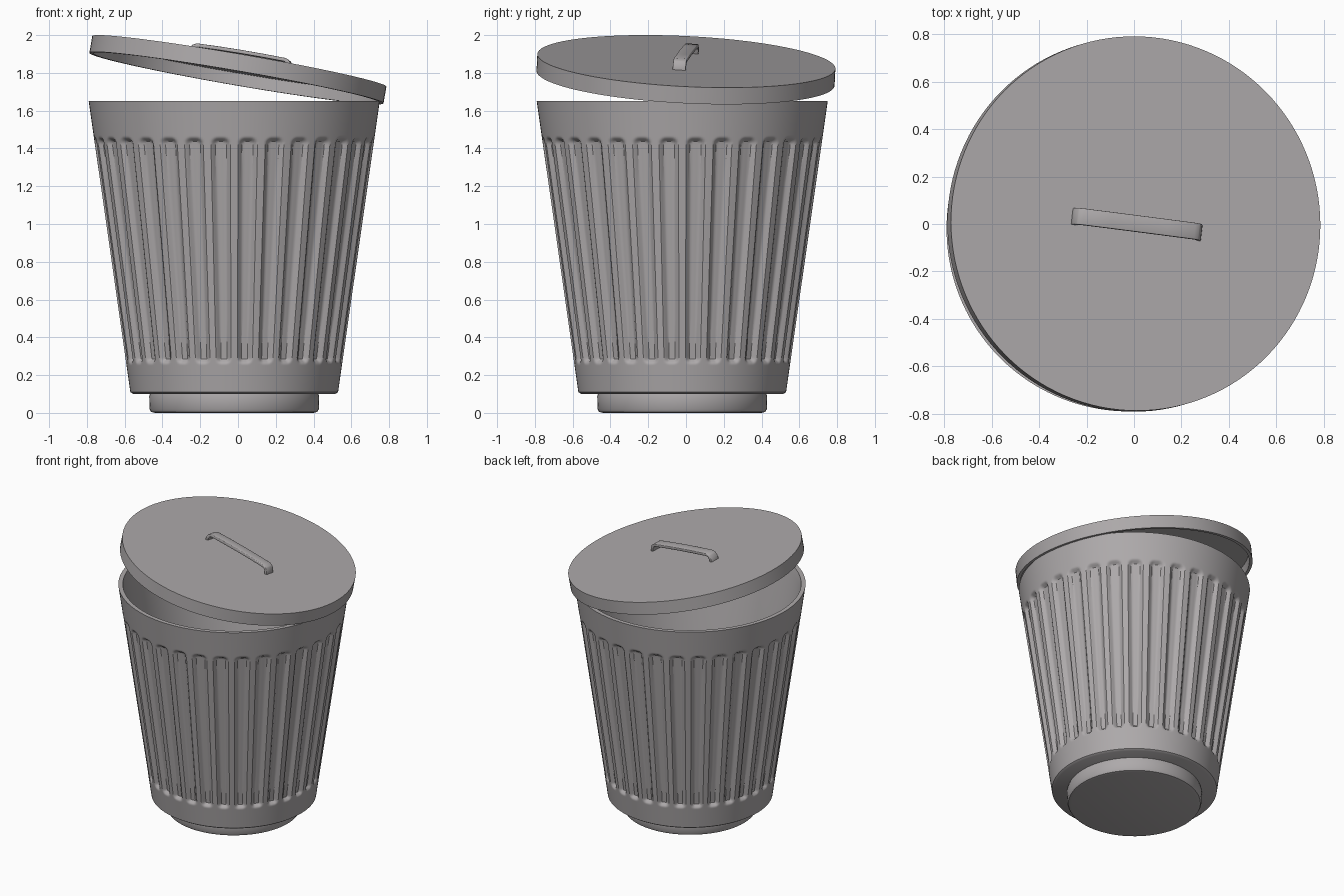
import bpy, bmesh, math
from mathutils import Matrix, Vector

if "Cube" in bpy.data.objects:
    bpy.data.objects.remove(bpy.data.objects["Cube"], do_unlink=True)

grey = bpy.data.materials.new("warm grey")
grey.use_nodes = True
colour = (0.42, 0.40, 0.405, 1)
grey.diffuse_color = colour
grey.node_tree.nodes["Principled BSDF"].inputs["Base Color"].default_value = colour

FLUTES = 32


def finish(bm, name, angle=35):
    bmesh.ops.recalc_face_normals(bm, faces=bm.faces)
    mesh = bpy.data.meshes.new(name)
    bm.to_mesh(mesh)
    bm.free()
    obj = bpy.data.objects.new(name, mesh)
    bpy.context.collection.objects.link(obj)
    mesh.materials.append(grey)
    bpy.ops.object.select_all(action="DESELECT")
    obj.select_set(True)
    bpy.context.view_layer.objects.active = obj
    bpy.ops.object.shade_smooth_by_angle(angle=math.radians(angle))
    return obj


def lathe(name, profile, segments, inset=None, angle=35):
    """Closed solid of revolution; inset(angle, z) pulls a ring's points inward."""
    bm = bmesh.new()
    rings = []
    for r, z, fluted in profile:
        ring = []
        for i in range(segments):
            a = math.tau * i / segments
            rr = r - (inset(a, z) if fluted else 0)
            ring.append(bm.verts.new((rr * math.cos(a), rr * math.sin(a), z)))
        rings.append(ring)
    for low, high in zip(rings, rings[1:]):
        for i in range(segments):
            j = (i + 1) % segments
            bm.faces.new((low[i], low[j], high[j], high[i]))
    bm.faces.new(rings[0])
    bm.faces.new(rings[-1])
    return finish(bm, name, angle)


def wall(z):
    return 0.55 + (z - 0.11) * 0.143


def flute(a, z):
    """Depth of a rounded slot repeated around the wall."""
    u = (a * FLUTES / math.tau) % 1 - 0.5
    x = abs(u) * math.tau * wall(z) / FLUTES
    half = 0.36 * math.tau * wall(z) / FLUTES
    corner = 0.7 * half
    dx = x - half + corner
    dz = abs(z - 0.86) - 0.6 + corner
    dist = math.hypot(max(dx, 0), max(dz, 0)) + min(max(dx, dz), 0) - corner
    t = min(max(-dist / 0.026, 0), 1)
    return 0.024 * t * t * (3 - 2 * t)


# Tapered bin with fluted outside and plain hollow inside
ends = [0.25 + 0.0085 * i for i in range(12)]
heights = [0.11, 0.2] + ends + [0.5, 0.7, 0.86, 1.02, 1.22]
heights += [1.72 - z for z in reversed(ends)] + [1.55, 1.65]
body = [(0.535, 0.10, False)] + [(wall(z), z, True) for z in heights]
body += [(wall(1.65) - 0.03, 1.65, False), (wall(1.6) - 0.035, 1.6, False),
         (wall(0.16) - 0.035, 0.16, False)]
bin_body = lathe("bin_body", body, FLUTES * 14, flute)
bin_body.location = (-0.02, -0.02, 0)

# Round foot under the bin
foot = lathe("foot", [(0.42, 0, False), (0.44, 0.005, False), (0.448, 0.02, False),
                      (0.45, 0.085, False), (0.445, 0.105, False)], 96)
foot.location = (-0.02, -0.02, 0)

# Hollow lid, tilted to rest on one side of the rim
tilt = Vector((0, 0, 1)).rotation_difference(Vector((0.172, 0.05, 1))).to_matrix().to_4x4()
lid_place = Matrix.Translation((0.007, 0.002, 1.861)) @ tilt
lid = lathe("lid", [(0.768, -0.025, False), (0.768, -0.09, False),
                    (0.79, -0.09, False), (0.79, 0, False)], 128)
lid.matrix_world = lid_place

# Bent strap handle
half_path = [(0.28, -0.005), (0.274, 0.025), (0.262, 0.045), (0.24, 0.056), (0.12, 0.059)]
path = [(-x, z) for x, z in half_path] + [(0, 0.06)] + half_path[::-1]
bm = bmesh.new()
pairs = [[bm.verts.new((x, y, z)) for y in (-0.035, 0.035)] for x, z in path]
for a, b in zip(pairs, pairs[1:]):
    bm.faces.new((a[0], b[0], b[1], a[1]))
handle = finish(bm, "lid_handle")
strap = handle.modifiers.new("thickness", "SOLIDIFY")
strap.thickness = 0.02
strap.offset = -1
edge = handle.modifiers.new("soft edge", "BEVEL")
edge.width = 0.004
edge.segments = 2
handle.matrix_world = (lid_place @ Matrix.Translation((0.005, -0.004, 0))
                       @ Matrix.Rotation(math.radians(-7), 4, "Z"))
